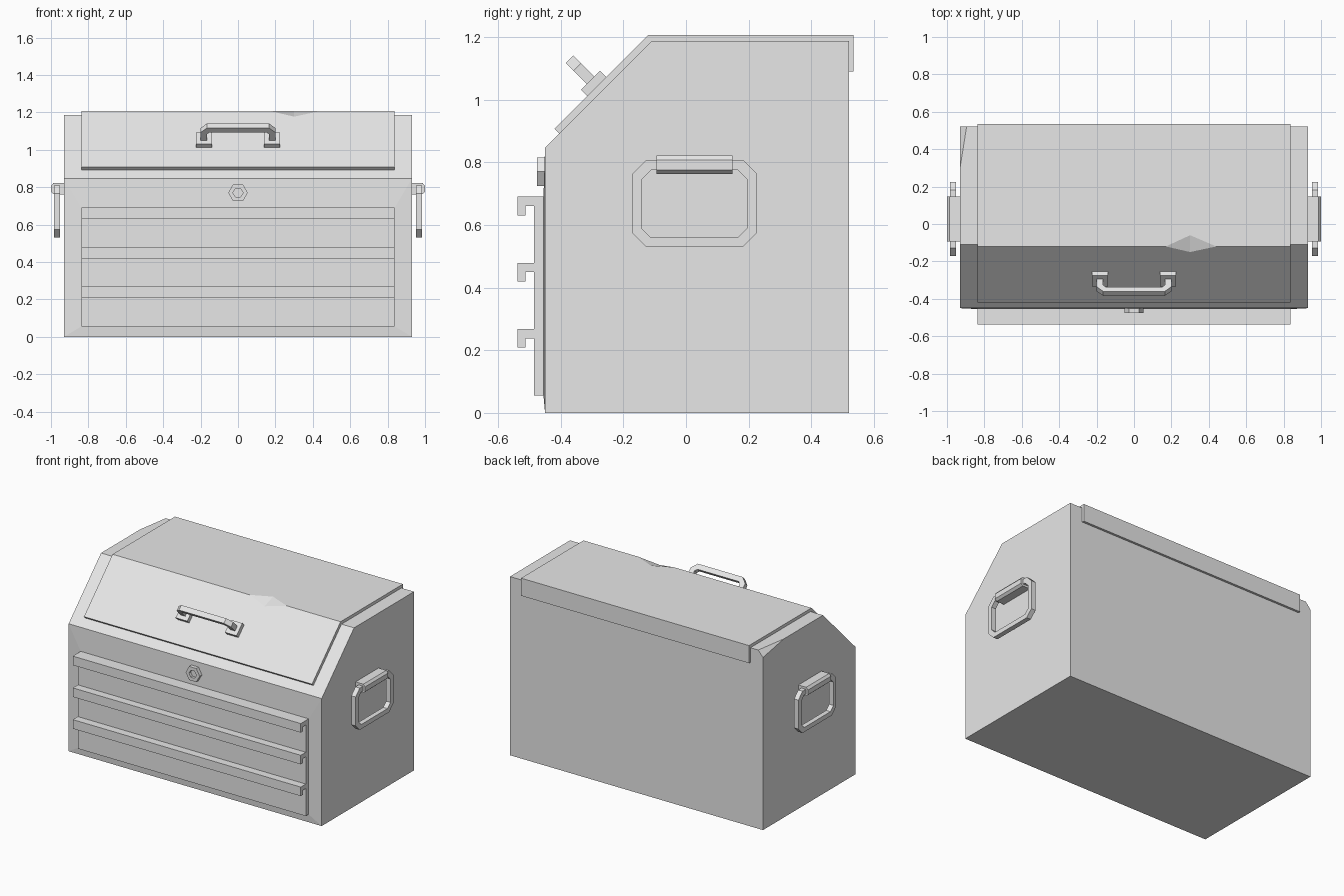
import bpy, bmesh, math
from mathutils import Vector, Matrix

cube = bpy.data.objects.get("Cube")
if cube:
    bpy.data.objects.remove(cube, do_unlink=True)

steel = bpy.data.materials.new("grey_steel")
steel.use_nodes = True
GREY = (0.8, 0.8, 0.8, 1)
steel.diffuse_color = GREY
steel.node_tree.nodes["Principled BSDF"].inputs["Base Color"].default_value = GREY


def finish(name, bm):
    bmesh.ops.recalc_face_normals(bm, faces=bm.faces)
    mesh = bpy.data.meshes.new(name)
    bm.to_mesh(mesh)
    bm.free()
    mesh.materials.append(steel)
    obj = bpy.data.objects.new(name, mesh)
    bpy.context.collection.objects.link(obj)
    return obj


def extrude_x(profile, x0, x1):
    """Prism along x from a (y, z) profile."""
    bm = bmesh.new()
    face = bm.faces.new([bm.verts.new((x0, y, z)) for y, z in profile])
    out = bmesh.ops.extrude_face_region(bm, geom=[face])["geom"]
    moved = [v for v in out if isinstance(v, bmesh.types.BMVert)]
    bmesh.ops.translate(bm, vec=(x1 - x0, 0, 0), verts=moved)
    return bm


def loft(loops, closed):
    """Quads between matching point loops; the ring of loops may close."""
    bm = bmesh.new()
    rows = [[bm.verts.new(p) for p in loop] for loop in loops]
    n = len(rows[0])
    for i in range(len(rows) if closed else len(rows) - 1):
        a, b = rows[i], rows[(i + 1) % len(rows)]
        for j in range(n):
            k = (j + 1) % n
            bm.faces.new((a[j], a[k], b[k], b[j]))
    if not closed:
        bm.faces.new(rows[0])
        bm.faces.new(rows[-1])
    return bm


def chamfered_rect(y0, y1, z0, z1, c):
    return [(y0 + c, z0), (y1 - c, z0), (y1, z0 + c), (y1, z1 - c),
            (y1 - c, z1), (y0 + c, z1), (y0, z1 - c), (y0, z0 + c)]


# Case body with sloped front, slightly raised front panel
W, DW = 0.93, 0.838
bm = extrude_x([(-0.45, 0), (0.52, 0), (0.52, 1.187), (-0.11, 1.187), (-0.45, 0.847)], -W, W)
bm.normal_update()
front = [f for f in bm.faces if all(v.co.y < -0.44 for v in f.verts)][0]
bmesh.ops.inset_individual(bm, faces=[front], thickness=0.05)
for v in front.verts:
    v.co = (math.copysign(DW, v.co.x), -0.455, 0.055 if v.co.z < 0.4 else 0.69)
# Bent rear corner
a, b, c = Vector((-W, 0.3, 1.187)), Vector((-0.895, 0.52, 1.187)), Vector((-W, 0.52, 1.147))
normal = (b - a).cross(c - a)
if normal.z < 0:
    normal.negate()
cut = bmesh.ops.bisect_plane(bm, geom=bm.verts[:] + bm.edges[:] + bm.faces[:], dist=1e-5,
                             plane_co=a, plane_no=normal, clear_outer=True)
bmesh.ops.holes_fill(bm, edges=[e for e in bm.edges if e.is_boundary])
finish("case_body", bm)

# Folded lid with a dent in its front edge
lid = finish("lid", extrude_x([(0.535, 1.09), (0.535, 1.207), (-0.12, 1.207), (-0.42, 0.907),
                               (-0.405, 0.892), (-0.11, 1.187), (0.52, 1.187), (0.52, 1.09)],
                              -DW, DW))
bm = bmesh.new()
for p in [(0.17, -0.12, 1.207), (0.44, -0.12, 1.207), (0.3, -0.06, 1.207), (0.3, -0.15, 1.177)]:
    bm.verts.new(p)
    bm.verts.new(Vector(p) + Vector((0, -0.02, 0.05)))
bmesh.ops.convex_hull(bm, input=bm.verts)
dent = finish("dent_cutter", bm)
dent.hide_render = True
dent.hide_set(True)
mod = lid.modifiers.new("dent", "BOOLEAN")
mod.operation, mod.object, mod.solver = "DIFFERENCE", dent, "EXACT"

# Drawers with hooked pull lips
for i, (bottom, top) in enumerate([(0.055, 0.268), (0.268, 0.479), (0.479, 0.69)]):
    finish(f"drawer_{i + 1}", extrude_x(
        [(-0.45, bottom), (-0.485, bottom), (-0.485, top - 0.03), (-0.512, top - 0.03),
         (-0.512, top - 0.06), (-0.538, top - 0.06), (-0.538, top), (-0.45, top)], -DW, DW))

# Hexagonal lock with a recessed centre
def hexagon(r, y):
    return [(r * math.cos(k * math.pi / 3), y, 0.77 + r * math.sin(k * math.pi / 3))
            for k in range(6)]

finish("lock", loft([hexagon(0.052, -0.44), hexagon(0.052, -0.476),
                     hexagon(0.027, -0.476), hexagon(0.027, -0.458)], False))

# Lid handle, built upright and tilted onto the slope
tilt = Matrix.Translation((0, -0.285, 1.042)) @ Matrix.Rotation(math.radians(45), 4, "X")
outer = [(-0.2, 0.02), (-0.2, 0.088), (-0.165, 0.123)]
inner = [(-0.166, 0.02), (-0.166, 0.075), (-0.152, 0.089)]
outer += [(-x, z) for x, z in reversed(outer)]
inner += [(-x, z) for x, z in reversed(inner)]
h = 0.017
bm = loft([[(ox, -h, oz), (ox, h, oz), (ix, h, iz), (ix, -h, iz)]
           for (ox, oz), (ix, iz) in zip(outer, inner)], False)
finish("lid_handle", bm).matrix_world = tilt
for side, s in (("left", 1), ("right", -1)):
    bm = bmesh.new()
    bmesh.ops.create_cube(bm, size=1)
    bmesh.ops.scale(bm, vec=(0.085, 0.085, 0.03), verts=bm.verts)
    bmesh.ops.translate(bm, vec=(s * 0.181, 0, 0.013), verts=bm.verts)
    finish(f"lid_handle_foot_{side}", bm).matrix_world = tilt

# Carrying rings and their brackets on both sides
big = chamfered_rect(-0.17, 0.225, 0.53, 0.808, 0.043)
small = chamfered_rect(-0.142, 0.195, 0.56, 0.775, 0.03)
bracket = [(0.925, 0.822), (0.987, 0.822), (1.0, 0.807), (1.0, 0.775), (0.985, 0.762), (0.925, 0.762)]
for side, s in (("left", 1), ("right", -1)):
    finish(f"carry_ring_{side}", loft(
        [[(s * x, y, z) for y, z in ring] for x, ring in
         ((0.952, big), (0.984, big), (0.984, small), (0.952, small))], True))
    finish(f"carry_bracket_{side}", loft(
        [[(s * x, y, z) for x, z in bracket] for y in (-0.094, 0.148)], False))
